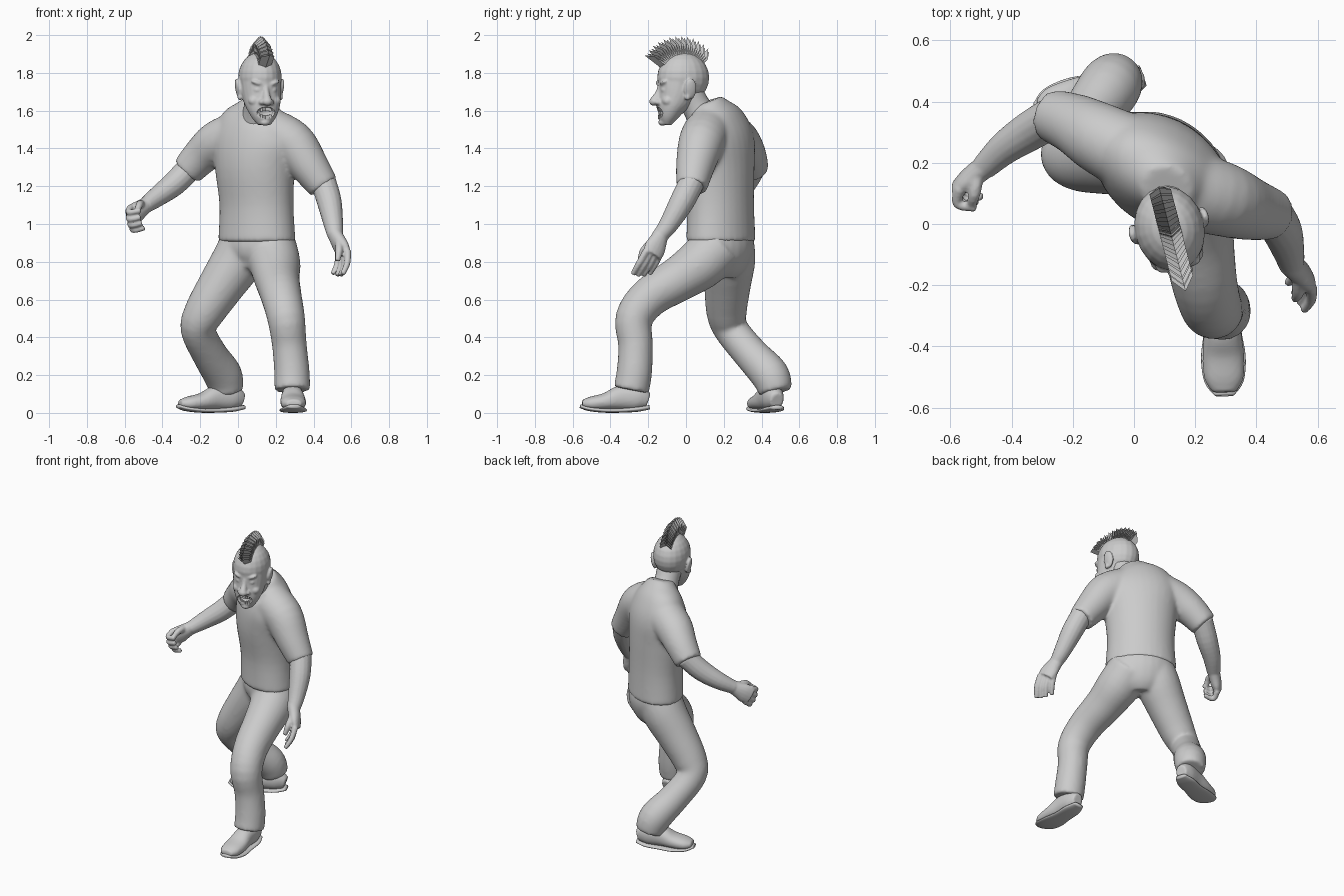
import bpy, bmesh, math
from mathutils import Vector, Matrix

if "Cube" in bpy.data.objects:
    bpy.data.objects.remove(bpy.data.objects["Cube"], do_unlink=True)

grey = bpy.data.materials.new("plain_grey")
grey.use_nodes = True
GREY = (0.6, 0.6, 0.6, 1)
grey.diffuse_color = GREY
grey.node_tree.nodes["Principled BSDF"].inputs["Base Color"].default_value = GREY


def spline(rows, sub):
    """Resample rows of numbers along a Catmull-Rom curve."""
    rows = [r if len(r) == 5 else (*r, r[3]) for r in rows]
    out = []
    for i in range(len(rows) - 1):
        quad = [rows[max(i - 1, 0)], rows[i], rows[i + 1], rows[min(i + 2, len(rows) - 1)]]
        for k in range(sub):
            t = k / sub
            out.append([b + t / 2 * (c - a + t * (2 * a - 5 * b + 4 * c - d + t * (3 * (b - c) + d - a)))
                        for a, b, c, d in zip(*quad)])
    return out + [list(rows[-1])]


def loft(bm, rows, side=(1, 0, 0), n=24, sub=4, power=1.0):
    """Tube through rows of (x, y, z, half width, half depth)."""
    pts = spline(rows, sub)
    pos = [Vector(p[:3]) for p in pts]
    rings = []
    for i, p in enumerate(pts):
        t = (pos[min(i + 1, len(pos) - 1)] - pos[max(i - 1, 0)]).normalized()
        u = Vector(side)
        u = (u - t * u.dot(t)).normalized()
        v = t.cross(u)
        ring = []
        for k in range(n):
            c, s = math.cos(math.tau * k / n), math.sin(math.tau * k / n)
            c = math.copysign(abs(c) ** power, c)
            s = math.copysign(abs(s) ** power, s)
            ring.append(bm.verts.new(pos[i] + u * c * p[3] + v * s * p[4]))
        rings.append(ring)
    for r, q in zip(rings, rings[1:]):
        for k in range(n):
            j = (k + 1) % n
            bm.faces.new((r[k], r[j], q[j], q[k]))
    bm.faces.new(rings[0][::-1])
    bm.faces.new(rings[-1])


def ball(bm, loc, size, tilt=0):
    m = Matrix.Translation(loc) @ Matrix.Rotation(tilt, 4, "Y") @ Matrix.Diagonal((*size, 1))
    bmesh.ops.create_uvsphere(bm, u_segments=20, v_segments=12, radius=1, matrix=m)


def finish(bm, name, voxel=0, smooth=3, matrix=None, flat=False):
    """Turn a bmesh into an object; voxel > 0 fuses its pieces into one skin."""
    if matrix:
        bm.transform(matrix)
    bmesh.ops.recalc_face_normals(bm, faces=bm.faces)
    me = bpy.data.meshes.new(name)
    bm.to_mesh(me)
    bm.free()
    me.materials.append(grey)
    ob = bpy.data.objects.new(name, me)
    bpy.context.collection.objects.link(ob)
    for f in me.polygons:
        f.use_smooth = not flat
    if voxel:
        r = ob.modifiers.new("fuse", "REMESH")
        r.mode, r.voxel_size, r.use_smooth_shade = "VOXEL", voxel, True
        s = ob.modifiers.new("soften", "SMOOTH")
        s.factor, s.iterations = 0.5, smooth
    return ob


TURN = math.radians(-34)                       # torso is turned to its right
SIDE = (math.cos(TURN), math.sin(TURN), 0)

# Shirt: torso and two sleeves
bm = bmesh.new()
loft(bm, [(.10, .185, .905, .222, .164), (.098, .182, 1.1, .21, .162), (.09, .17, 1.3, .228, .175),
          (.095, .165, 1.44, .25, .168), (.10, .15, 1.54, .215, .14), (.105, .13, 1.605, .14, .105),
          (.108, .115, 1.65, .085, .075)], SIDE, n=32)
loft(bm, [(-.01, .23, 1.47, .125), (-.11, .28, 1.43, .117), (-.19, .325, 1.365, .101), (-.27, .355, 1.28, .086)])
loft(bm, [(.18, .11, 1.48, .13), (.29, .08, 1.425, .122), (.375, .05, 1.31, .104), (.455, .03, 1.195, .083)])
finish(bm, "shirt", .011, 12)

# Trousers: hips and two bent legs
bm = bmesh.new()
loft(bm, [(.10, .185, .97, .2, .145), (.105, .187, .88, .21, .157), (.1, .183, .8, .175, .138),
          (.09, .17, .74, .11, .1)], SIDE)
loft(bm, [(.04, .225, .9, .135), (.0, .23, .81, .138), (-.085, .22, .68, .124), (-.18, .215, .53, .107),
          (-.212, .24, .44, .092), (-.15, .345, .31, .093), (-.08, .445, .2, .102), (-.058, .475, .11, .088)],
     (.9, -.3, 0))
loft(bm, [(.17, .17, .88, .14), (.195, .08, .79, .136), (.207, -.04, .708, .12), (.23, -.19, .615, .108),
          (.255, -.275, .5, .1), (.272, -.267, .36, .092), (.285, -.273, .22, .094), (.288, -.29, .12, .095)])
finish(bm, "trousers", .011, 10)

# Shoes with thin soles
for name, heel, angle in (("left", (.285, -.205, 0), .03), ("right", (.018, .48, 0), -1.24)):
    place = Matrix.Translation(heel) @ Matrix.Rotation(angle, 4, "Z")
    bm = bmesh.new()
    loft(bm, [(0, .005, .065, .035, .04), (0, -.05, .08, .055, .065), (0, -.14, .08, .06, .065),
              (0, -.22, .06, .068, .046), (0, -.3, .05, .064, .036), (0, -.345, .05, .038, .02)], power=.9)
    finish(bm, name + "_shoe", .008, matrix=place)
    bm = bmesh.new()
    loft(bm, [(0, .012, .03, .035, .011), (0, -.05, .02, .058, .014), (0, -.14, .013, .061, .012),
              (0, -.23, .013, .073, .012), (0, -.31, .022, .064, .012), (0, -.355, .036, .032, .01)], power=.85)
    finish(bm, name + "_sole", matrix=place)


# Forearms and hands
def arm(name, rows, along, wide, curl, mid, tip):
    wrist, d, w, c = Vector(rows[-1][:3]), Vector(along).normalized(), Vector(wide).normalized(), Vector(curl).normalized()
    at = lambda f, o=0, b=0: tuple(wrist + d * f + w * o + c * b)
    bm = bmesh.new()
    loft(bm, rows, w, n=16)
    loft(bm, [(*at(-.02), .041, .038), (*at(.03), .049, .038), (*at(.08), .06, .034), (*at(.125), .055, .025)], w, n=16)
    for i in range(4):                          # fingers
        o, short = (i - 1.5) * .031, .01 * abs(i - 1.5)
        loft(bm, [(*at(.1, o), .019), (*at(mid[0] - short, o * 1.1, mid[1]), .017),
                  (*at(tip[0] - short, o * 1.1, tip[1]), .0135)], w, n=10)
    loft(bm, [(*at(.035, .03, .01), .022), (*at(.08, .055, .045), .02), (*at(.135, .045, .075), .014)], w, n=10)
    finish(bm, name, .0065, 2)


arm("left_arm", [(.45, .035, 1.23, .068), (.483, -.02, 1.12, .066), (.505, -.09, 1.0, .052), (.515, -.135, .94, .042)],
    (.42, -.36, -.84), (.5, -.85, 0), (-.9, -.3, -.3), (.18, .035), (.23, .085))
arm("right_arm", [(-.245, .36, 1.31, .068), (-.33, .31, 1.22, .066), (-.42, .25, 1.15, .055), (-.49, .185, 1.098, .042)],
    (-.66, -.5, -.5), (-.2, -.35, .9), (.75, -.65, -.15), (.165, .035), (.13, .085))

# Head, built facing front and then turned a little to its left
HEAD = Matrix.Translation((.115, -.01, 0)) @ Matrix.Rotation(.25, 4, "Z") @ Matrix.Translation((0, .01, 0))
bm = bmesh.new()
ball(bm, (0, -.015, 1.775), (.114, .14, .135))
loft(bm, [(0, -.03, 1.75, .108, .125), (0, -.055, 1.68, .103, .105), (0, -.085, 1.62, .09, .077),
          (0, -.102, 1.565, .065, .052), (0, -.108, 1.525, .035, .027)])
loft(bm, [(0, -.138, 1.73, .016), (0, -.152, 1.69, .017), (0, -.172, 1.655, .024)], n=12)
ball(bm, (0, -.176, 1.648), (.028, .024, .022))
ball(bm, (0, -.128, 1.538), (.028, .022, .018))
for s in (-1, 1):
    ball(bm, (s * .025, -.158, 1.645), (.017, .02, .015))               # nostril
    ball(bm, (s * .042, -.13, 1.745), (.037, .024, .013), s * -.35)     # brow
    ball(bm, (s * .042, -.126, 1.708), (.022, .02, .014), s * -.25)     # eye
    ball(bm, (s * .055, -.114, 1.652), (.034, .03, .028))               # cheek
    ball(bm, (s * .116, -.005, 1.715), (.014, .034, .056), s * .2)      # ear
    ball(bm, (s * .112, -.02, 1.672), (.012, .016, .018))               # ear lobe
head = finish(bm, "head", .0065, 2, HEAD)

# Grinning mouth, cut into the face
bm = bmesh.new()
ball(bm, (0, -.165, 1.588), (.06, .045, .032))
cutter = finish(bm, "mouth_cutter", matrix=HEAD)
cutter.hide_render = True
cutter.display_type = "WIRE"
cut = head.modifiers.new("mouth", "BOOLEAN")
cut.operation, cut.solver, cut.object = "DIFFERENCE", "EXACT", cutter

# Teeth rows
bm = bmesh.new()
for i in range(-3, 4):
    for z, bow in ((1.608, -.0006), (1.566, .0014)):
        m = Matrix.Translation((i * .012, -.145 + .0018 * i * i, z + bow * i * i))
        bmesh.ops.create_cube(bm, size=1, matrix=m @ Matrix.Diagonal((.0105, .012, .018, 1)))
finish(bm, "teeth", matrix=HEAD, flat=True)

# Neck
bm = bmesh.new()
loft(bm, [(.10, .11, 1.53, .09), (.107, .055, 1.62, .076), (.112, .01, 1.7, .08)])
finish(bm, "neck")

# Crest of hair: a fan of thin swept blades
bm = bmesh.new()
COUNT = 26
for i in range(COUNT):
    f = i / (COUNT - 1)
    a = math.radians(146 - 106 * f)
    out = Vector((0, math.cos(a), math.sin(a)))
    back = Vector((0, math.sin(a), -math.cos(a)))
    centre = Vector((0, -.03, 1.77))
    reach = .232 - .012 * f - .008 * (i % 2)
    rows = []
    for x, drop, sweep in ((-.036, .04, .012), (0, 0, -.008), (.036, .04, .012)):
        side = centre + Vector((x, 0, 0)) + back * sweep
        rows.append([bm.verts.new(side + p) for p in
                     (out * .11 - back * .006, out * .11 + back * .006, out * (reach - drop))])
    for r, q in zip(rows, rows[1:]):
        for k in range(3):
            j = (k + 1) % 3
            bm.faces.new((r[k], r[j], q[j], q[k]))
    bm.faces.new(rows[0][::-1])
    bm.faces.new(rows[-1])
finish(bm, "hair_crest", matrix=HEAD, flat=True)
